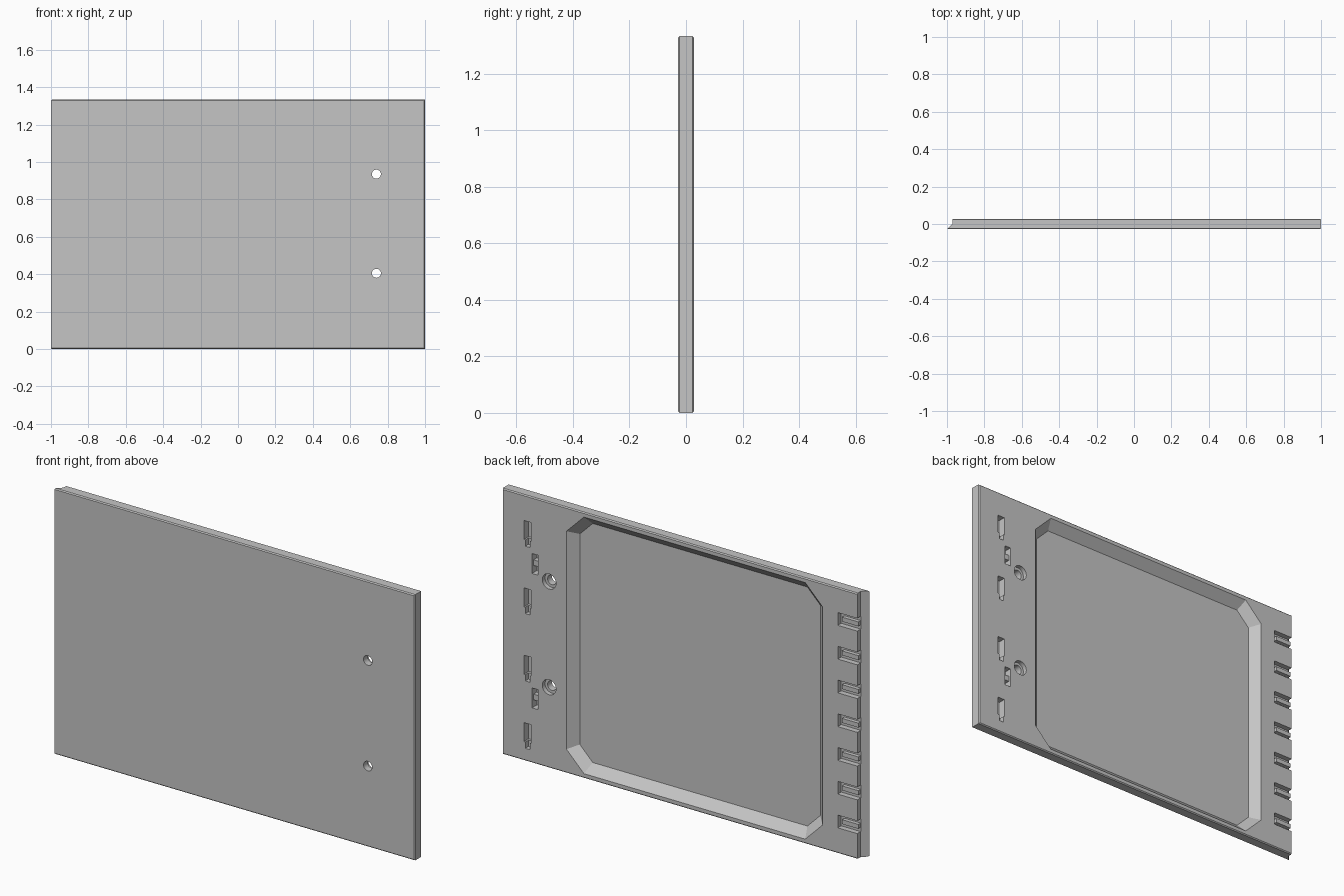
import bpy, bmesh, math
from mathutils import Matrix, Vector

if "Cube" in bpy.data.objects:
    bpy.data.objects.remove(bpy.data.objects["Cube"])

H = 1.333          # panel height
T = 0.028          # half thickness
BODY_END = -0.97   # body edge behind the lip

grey = bpy.data.materials.new("light_grey")
grey.use_nodes = True
grey.diffuse_color = (0.56, 0.56, 0.56, 1)
grey.node_tree.nodes["Principled BSDF"].inputs["Base Color"].default_value = (0.56, 0.56, 0.56, 1)


def make(name, bm):
    bmesh.ops.recalc_face_normals(bm, faces=bm.faces)
    mesh = bpy.data.meshes.new(name)
    bm.to_mesh(mesh)
    bm.free()
    mesh.materials.append(grey)
    obj = bpy.data.objects.new(name, mesh)
    bpy.context.collection.objects.link(obj)
    return obj


def loft(name, lower, upper):
    """Solid between two matching rings of points."""
    bm = bmesh.new()
    a = [bm.verts.new(p) for p in lower]
    b = [bm.verts.new(p) for p in upper]
    bm.faces.new(a)
    bm.faces.new(b)
    for i in range(len(a)):
        j = (i + 1) % len(a)
        bm.faces.new((a[i], a[j], b[j], b[i]))
    return make(name, bm)


def box(name, x0, x1, y0, y1, z0, z1):
    ring = [(x0, y0), (x1, y0), (x1, y1), (x0, y1)]
    return loft(name, [(x, y, z0) for x, y in ring], [(x, y, z1) for x, y in ring])


def cylinder(name, x, z, r, y0, y1):
    bm = bmesh.new()
    bmesh.ops.create_cone(bm, cap_ends=True, segments=32, radius1=r, radius2=r, depth=y1 - y0,
                          matrix=Matrix.Translation((x, (y0 + y1) / 2, z)) @ Matrix.Rotation(math.pi / 2, 4, "X"))
    return make(name, bm)


def cut(target, cutter):
    mod = target.modifiers.new("cut", "BOOLEAN")
    mod.operation, mod.solver, mod.object = "DIFFERENCE", "EXACT", cutter
    bpy.context.view_layer.objects.active = target
    bpy.ops.object.modifier_apply(modifier=mod.name)
    bpy.data.objects.remove(cutter)


# Panel with a wedge lip along its right edge
outline = [(-1, -T), (1, -T), (1, T), (BODY_END, T), (BODY_END, 0.002)]
panel = loft("door_panel", [(x, y, 0) for x, y in outline], [(x, y, H) for x, y in outline])

# Small chamfers around the front and back faces
bm = bmesh.new()
bm.from_mesh(panel.data)
edges = [e for e in bm.edges
         if all(abs(abs(v.co.y) - T) < 1e-4 for v in e.verts)
         and abs(e.verts[0].co.y - e.verts[1].co.y) < 1e-4
         and (e.verts[0].co.x + e.verts[1].co.x) / 2 > -0.9]
bmesh.ops.bevel(bm, geom=edges, offset=0.005, segments=1, affect="EDGES")
bm.to_mesh(panel.data)
bm.free()


# Large octagonal recess with sloped walls
def octagon(inset, y):
    x0, x1, z0, z1 = -0.778 + inset, 0.644 - inset, 0.023 + inset, 1.31 - inset
    c = 0.097 - inset * 0.58
    return [(x0 + c, y, z0), (x1 - c, y, z0), (x1, y, z0 + c), (x1, y, z1 - c),
            (x1 - c, y, z1), (x0 + c, y, z1), (x0, y, z1 - c), (x0, y, z0 + c)]


cut(panel, loft("recess_cutter", octagon(0.044, T - 0.044), octagon(-0.01, T + 0.01)))

# Screw holes with counterbores
for z in (0.405, 0.935):
    cut(panel, cylinder("bore_cutter", 0.74, z, 0.038, T - 0.022, 0.1))
    cut(panel, cylinder("hole_cutter", 0.74, z, 0.024, -0.1, 0.1))

# Stepped hook slots: wide on top, narrow and shallower below
for i in range(4):
    top = 1.204 - i * 0.338
    cut(panel, box("slot_cutter", 0.841, 0.88, T - 0.038, 0.1, top - 0.095, top))
    cut(panel, box("step_cutter", 0.846, 0.872, T - 0.025, 0.1, top - 0.127, top - 0.09))

# Latch slots with a low bridge across the middle
for i, top in enumerate((1.05, 0.376)):
    cut(panel, box("latch_cutter", 0.802, 0.835, T - 0.038, 0.1, top - 0.1, top))
    box(f"latch_bridge_{i + 1}", 0.801, 0.836, T - 0.039, T - 0.012, top - 0.064, top - 0.036)

# Open hinge slots along the lip edge, each holding a rib
for i in range(7):
    z = 0.16 + i * 0.1693
    cut(panel, box("hinge_cutter", BODY_END - 0.05, -0.862, 0.001, 0.1, z - 0.032, z + 0.032))
    box(f"hinge_rib_{i + 1}", BODY_END, -0.88, 0.0, T - 0.008, z - 0.011, z + 0.011)

# Smooth only the round holes
bpy.ops.object.select_all(action="DESELECT")
panel.select_set(True)
bpy.context.view_layer.objects.active = panel
bpy.ops.object.shade_smooth_by_angle(angle=math.radians(20))
